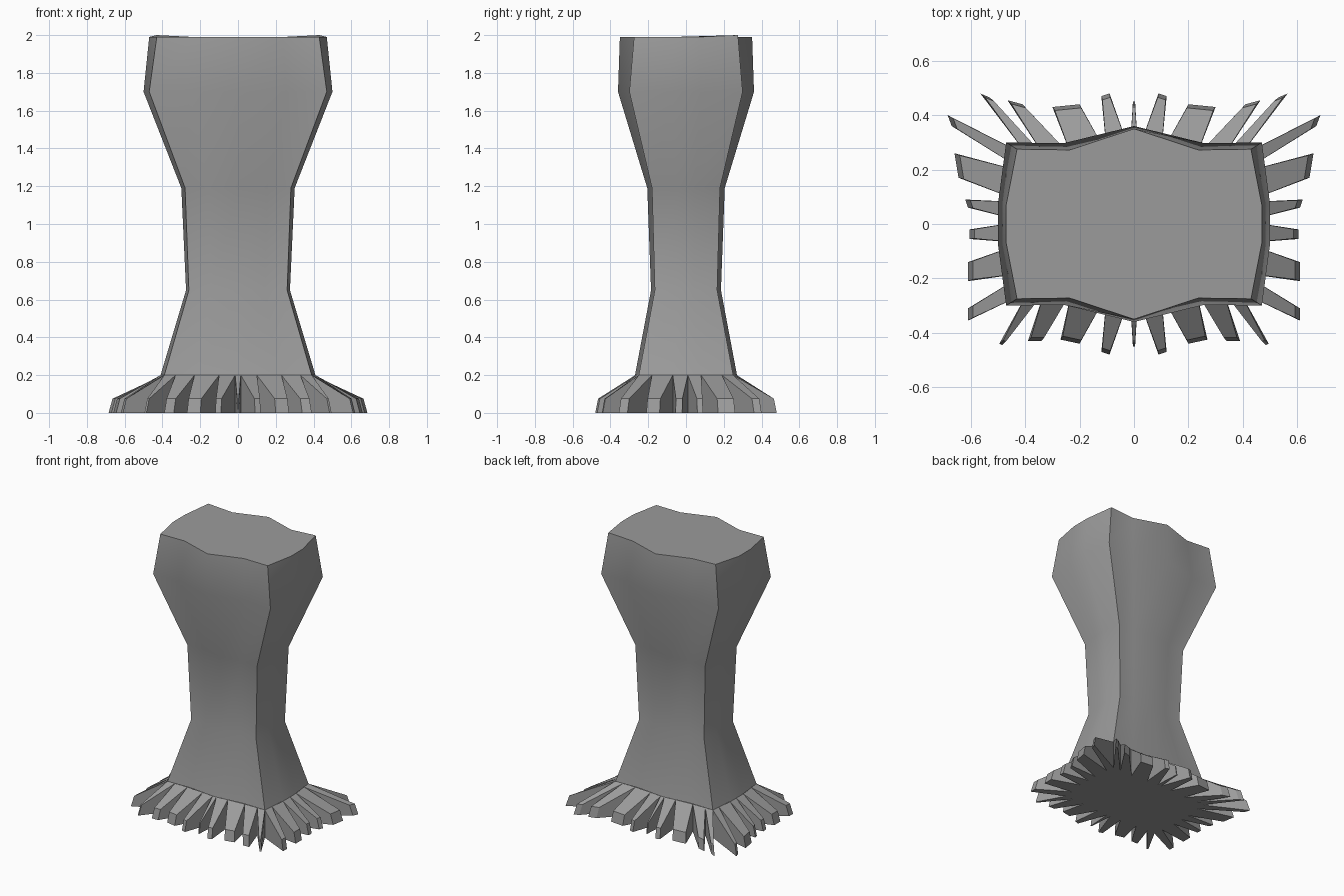
import bpy
import bmesh

default_cube = bpy.data.objects.get("Cube")
if default_cube:
    bpy.data.objects.remove(default_cube, do_unlink=True)

# One plain grey for the whole model
grey = bpy.data.materials.new("stone_grey")
grey.use_nodes = True
grey.diffuse_color = (0.33, 0.33, 0.33, 1)
grey.node_tree.nodes["Principled BSDF"].inputs["Base Color"].default_value = grey.diffuse_color


def add_object(name, bm):
    """Turn a bmesh into a linked, selected object with the grey material."""
    bmesh.ops.recalc_face_normals(bm, faces=bm.faces[:])
    mesh = bpy.data.meshes.new(name)
    bm.to_mesh(mesh)
    bm.free()
    mesh.materials.append(grey)
    obj = bpy.data.objects.new(name, mesh)
    bpy.context.collection.objects.link(obj)
    bpy.ops.object.select_all(action="DESELECT")
    obj.select_set(True)
    bpy.context.view_layer.objects.active = obj
    return obj


def section(side_x, corner_x, corner_y, bulge_y):
    """Cross-section: bulged front and back, gently bowed sides."""
    quarter = [(corner_x * 0.55, -corner_y * 0.99), (corner_x, -corner_y),
               (side_x, -corner_y * 0.25)]
    right = quarter + [(x, -y) for x, y in reversed(quarter)]
    left = [(-x, y) for x, y in reversed(right)]
    return [(0, -bulge_y)] + right + [(0, bulge_y)] + left


# Column: sections stacked from the foot up to the flared head
levels = [
    (0.20, 0.41, 0.39, 0.25, 0.27),
    (0.65, 0.275, 0.26, 0.165, 0.185),
    (1.19, 0.30, 0.28, 0.18, 0.205),
    (1.70, 0.50, 0.47, 0.30, 0.36),
    (1.99, 0.47, 0.43, 0.275, 0.35),
]
bm = bmesh.new()
rings = []
for z, *sizes in levels:
    rings.append([bm.verts.new((x, y, z)) for x, y in section(*sizes)])
for low, high in zip(rings, rings[1:]):
    for i in range(len(low)):
        j = (i + 1) % len(low)
        bm.faces.new((low[i], low[j], high[j], high[i]))
for vert in rings[-1]:
    if abs(vert.co.x) > 0.3 and vert.co.y > 0.2:
        vert.co.z = 2.0
bm.faces.new(rings[-1])
add_object("column", bm)
bpy.ops.object.shade_smooth_by_angle(angle=0.7)


# Foot fringe: tapered spikes side by side, right half then mirrored
def front_base(x):
    return 0.27 - 0.02 * min(x / 0.21, 1)


def side_base(y):
    return 0.41 - 0.02 * max(0, abs(y) - 0.07) / 0.18


front_x = [0, 0.015, 0.10, 0.23, 0.33, 0.39]
side_y = [-0.18, -0.07, 0.01, 0.08, 0.19]
bases = [(x, -front_base(x)) for x in front_x]
bases += [(side_base(y), y) for y in side_y]
bases += [(x, front_base(x)) for x in reversed(front_x)]

# Outer edge of each spike, in order from front centre to back centre
tips = [
    ((0, -0.45), (0.004, -0.45)),
    ((0.09, -0.48), (0.12, -0.47)),
    ((0.20, -0.44), (0.27, -0.425)),
    ((0.34, -0.43), (0.39, -0.43)),
    ((0.485, -0.445), (0.495, -0.44)),
    ((0.61, -0.355), (0.61, -0.31)),
    ((0.61, -0.21), (0.61, -0.14)),
    ((0.605, -0.055), (0.605, -0.02)),
    ((0.61, 0.06), (0.62, 0.09)),
    ((0.645, 0.17), (0.66, 0.26)),
    ((0.67, 0.36), (0.685, 0.40)),
    ((0.565, 0.48), (0.53, 0.465)),
    ((0.465, 0.455), (0.41, 0.44)),
    ((0.30, 0.43), (0.20, 0.44)),
    ((0.12, 0.47), (0.09, 0.48)),
    ((0.004, 0.45), (0, 0.45)),
]

bm = bmesh.new()


def pillar(point, z, scale=1):
    """A floor vertex and the vertex above it, drawn in a little."""
    x, y = point
    return bm.verts.new((x, y, 0)), bm.verts.new((x * scale, y * scale, z))


roots = [pillar(p, 0.20) for p in bases]
outline = [roots[0]]
for i, (start, end) in enumerate(tips):
    p, q = pillar(start, 0.075, 0.97), pillar(end, 0.075, 0.97)
    bm.faces.new((roots[i][1], p[1], q[1], roots[i + 1][1]))
    outline += [p, q, roots[i + 1]]
for a, b in zip(outline, outline[1:]):
    if a[0].co.x or b[0].co.x:
        bm.faces.new((a[0], b[0], b[1], a[1]))
bm.faces.new([v[0] for v in outline])
fringe = add_object("foot_fringe", bm)
mirror = fringe.modifiers.new("mirror", "MIRROR")
mirror.use_clip = True
